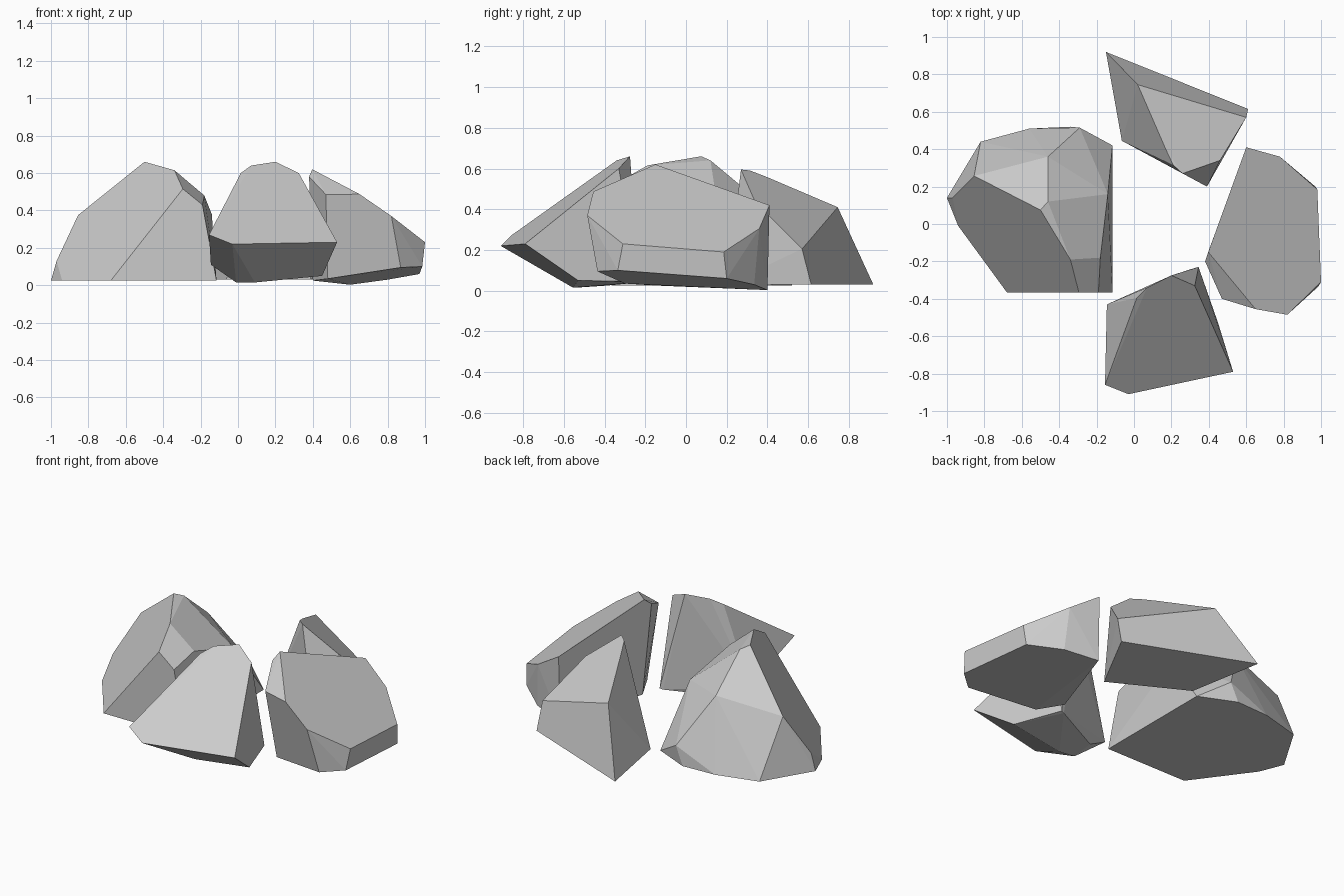
import bpy, bmesh, math


def rock(name, foot, crown):
    """Chiselled boulder: hull around a foot outline and its crown corners."""
    bm = bmesh.new()
    for p in foot + crown:
        bm.verts.new(p)
    res = bmesh.ops.convex_hull(bm, input=bm.verts[:])
    loose = {g for g in res["geom_interior"] + res["geom_unused"]
             if isinstance(g, bmesh.types.BMVert)}
    bmesh.ops.delete(bm, geom=list(loose), context='VERTS')
    # merge nearly coplanar triangles into clean flat facets
    bmesh.ops.dissolve_limit(bm, angle_limit=math.radians(3),
                             verts=bm.verts[:], edges=bm.edges[:])
    bmesh.ops.recalc_face_normals(bm, faces=bm.faces[:])
    mesh = bpy.data.meshes.new(name)
    bm.to_mesh(mesh)
    bm.free()
    obj = bpy.data.objects.new(name, mesh)
    bpy.context.collection.objects.link(obj)
    return obj


def flat(z, *outline):
    """Level foot outline at height z."""
    return [(x, y, z) for x, y in outline]


# left boulder, the largest, with a sheer front and inner side
rock("left_rock",
     flat(0.025, (-.115, -.365), (-.68, -.365), (-.94, -.01), (-1, .14),
          (-.82, .44), (-.56, .51), (-.34, .52), (-.115, .42)),
     [(-.97, .14, .13), (-.855, .257, .375), (-.5, .075, .66),
      (-.46, .12, .64), (-.46, .36, .44), (-.34, -.19, .615),
      (-.295, -.365, .515), (-.19, -.365, .43), (-.18, -.18, .48),
      (-.14, .16, .38), (-.29, .515, .14)])

# back wedge, rising toward the middle of the group
rock("back_rock",
     flat(0.03, (-.15, .92), (.61, .615), (.39, .2), (.26, .265), (-.065, .445)),
     [(.02, .745, .41), (.6, .57, .205), (.46, .34, .435),
      (.26, .27, .595), (.21, .315, .59), (.17, .4, .557)])

# right boulder, one broad slanted top facet
rock("right_rock",
     [(.6, .4, .003), (.8, .335, .03), (.97, .2, .06), (.985, -.335, .1),
      (.87, -.435, .095), (.48, -.3, .035), (.4, -.14, .025)],
     [(.6, .41, .42), (.78, .36, .305), (.98, .185, .19), (1, -.31, .23),
      (.82, -.485, .37), (.65, -.455, .487), (.397, -.15, .62),
      (.38, -.2, .58), (.47, -.4, .485)])

# front boulder, leaning outward with an undercut front
rock("front_rock",
     [(-.01, -.54, .015), (.09, -.555, .015), (0, -.39, .025),
      (.345, -.23, .045), (.325, -.235, .04), (.45, -.53, .05),
      (-.145, -.43, .11)],
     [(-.155, -.86, .27), (-.03, -.91, .22), (.53, -.79, .23),
      (.015, -.395, .6), (.07, -.34, .64), (.2, -.275, .66), (.325, -.33, .6)])
